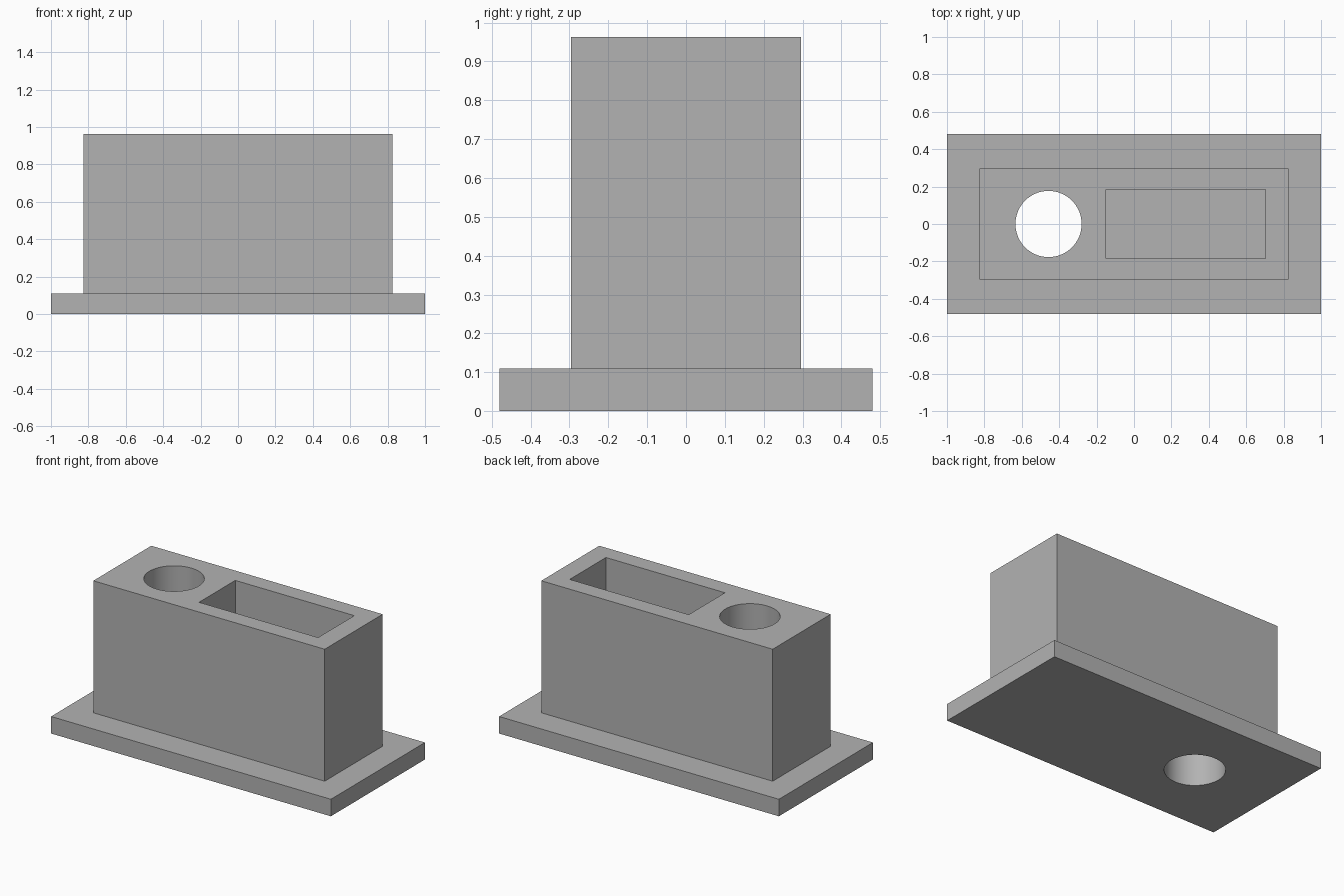
import bpy

cube = bpy.data.objects.get("Cube")
if cube:
    bpy.data.objects.remove(cube, do_unlink=True)

PLATE_TOP, TOP = 0.11, 0.963

grey = bpy.data.materials.new("plain grey")
grey.use_nodes = True
grey.diffuse_color = (0.45, 0.45, 0.45, 1)
grey.node_tree.nodes["Principled BSDF"].inputs["Base Color"].default_value = grey.diffuse_color


def box(name, x0, x1, half_y, z0, z1):
    bpy.ops.mesh.primitive_cube_add(size=1, location=((x0 + x1) / 2, 0, (z0 + z1) / 2))
    ob = bpy.context.object
    ob.name = name
    ob.scale = (x1 - x0, 2 * half_y, z1 - z0)
    bpy.ops.object.transform_apply(location=True, rotation=False, scale=True)
    ob.data.materials.append(grey)
    return ob


def combine(target, tool, operation):
    mod = target.modifiers.new(tool.name, "BOOLEAN")
    mod.operation, mod.solver, mod.object = operation, "EXACT", tool
    bpy.ops.object.select_all(action="DESELECT")
    bpy.context.view_layer.objects.active = target
    target.select_set(True)
    bpy.ops.object.modifier_apply(modifier=mod.name)
    bpy.data.objects.remove(tool, do_unlink=True)


# Base plate with the upright block joined on top
holder = box("holder_block", -1, 1, 0.48, 0, PLATE_TOP)
block = box("upright_block", -0.827, 0.827, 0.296, PLATE_TOP / 2, TOP)
combine(holder, block, "UNION")

# Rectangular pocket, closed at the base plate
pocket = box("pocket_cutter", -0.149, 0.702, 0.185, PLATE_TOP, TOP + 0.2)
combine(holder, pocket, "DIFFERENCE")

# Round hole right through block and plate
bpy.ops.mesh.primitive_cylinder_add(vertices=64, radius=0.177, depth=3, location=(-0.457, 0, 0.5))
hole = bpy.context.object
hole.name = "hole_cutter"
hole.data.materials.append(grey)
combine(holder, hole, "DIFFERENCE")

bpy.ops.object.shade_smooth_by_angle()
